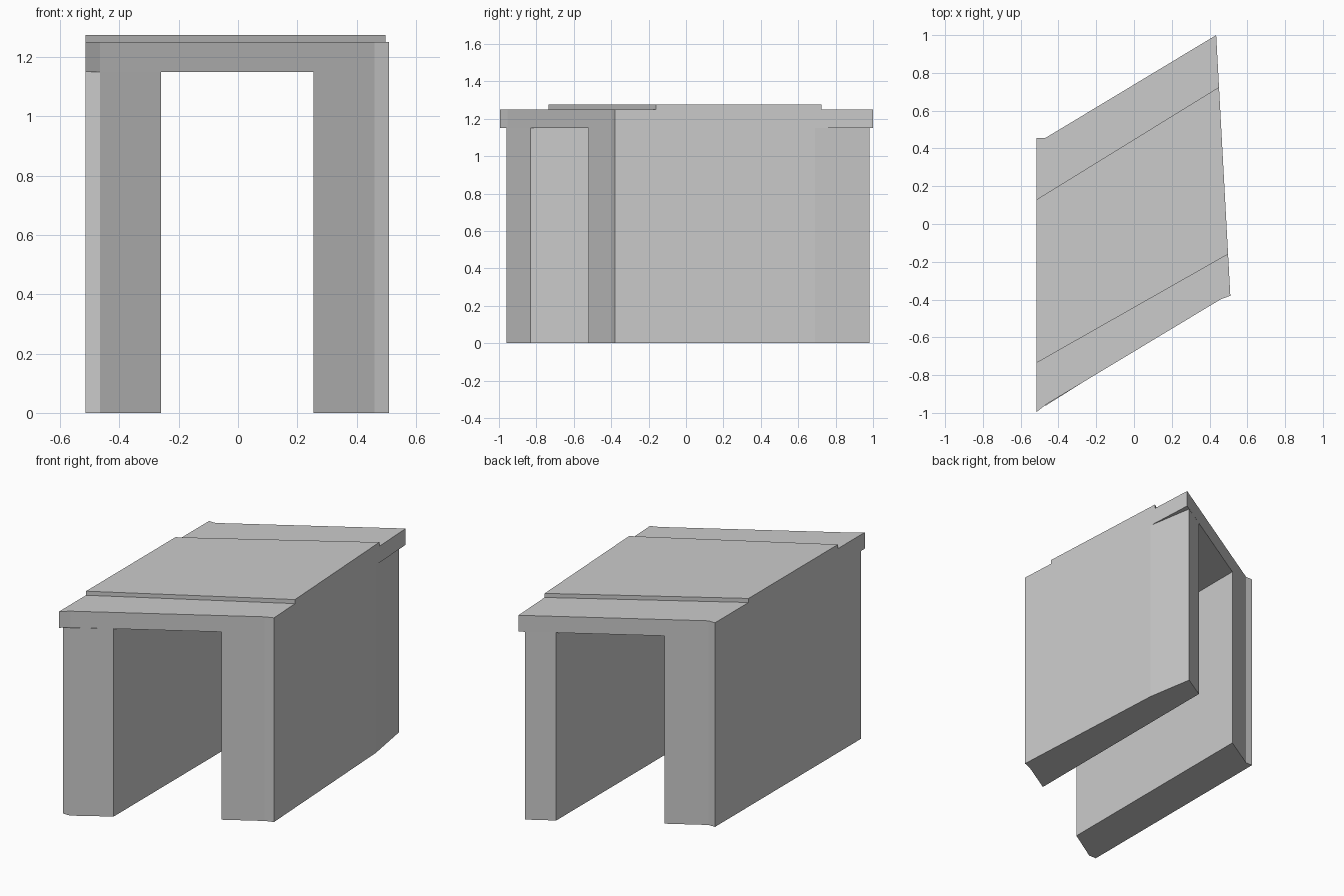
import bpy
import bmesh

if "Cube" in bpy.data.objects:
    bpy.data.objects.remove(bpy.data.objects["Cube"])


def prism(name, outline, z0, z1):
    """Extrude a flat plan outline (counter-clockwise) from z0 up to z1."""
    bm = bmesh.new()
    base = bm.faces.new([bm.verts.new((x, y, z0)) for x, y in outline])
    top = bmesh.ops.extrude_face_region(bm, geom=[base], use_keep_orig=True)
    verts = [g for g in top["geom"] if isinstance(g, bmesh.types.BMVert)]
    bmesh.ops.translate(bm, verts=verts, vec=(0, 0, z1 - z0))
    bmesh.ops.recalc_face_normals(bm, faces=bm.faces)
    mesh = bpy.data.meshes.new(name)
    bm.to_mesh(mesh)
    bm.free()
    obj = bpy.data.objects.new(name, mesh)
    bpy.context.collection.objects.link(obj)
    return obj


def front(x):
    """Skewed front line."""
    return -0.955 + 0.602 * (x + 0.465)


def back(x):
    """Skewed back line."""
    return 0.455 + 0.602 * (x + 0.47)


def right(y):
    """Slightly leaning right-hand edge."""
    return 0.51 - 0.0543 * (y + 0.38)


LEFT, IN_L, IN_R = -0.515, -0.26, 0.255
WALL_TOP, DECK_TOP, ROAD_TOP = 1.15, 1.25, 1.275

# Side walls, the outer corners clipped
prism("left_wall", [(LEFT, -0.96), (-0.465, -0.96), (IN_L, front(IN_L)),
                    (IN_L, back(IN_L)), (-0.47, 0.455), (LEFT, 0.455)], 0, WALL_TOP)
prism("right_wall", [(IN_R, front(IN_R)), (0.46, front(0.46)), (0.51, -0.38),
                     (right(0.69), 0.69), (0.403, 0.98), (IN_R, back(IN_R))], 0, WALL_TOP)

# Deck slab spanning both walls, overhanging two opposite corners
prism("deck_slab", [(LEFT, -0.995), (-0.465, -0.955), (0.46, front(0.46)), (0.51, -0.38),
                    (right(1.0), 1.0), (-0.47, 0.455), (LEFT, 0.455)], WALL_TOP, DECK_TOP)

# Raised strip across the deck
prism("raised_roadway", [(LEFT, -0.735), (right(-0.16), -0.16),
                         (right(0.725), 0.725), (LEFT, 0.13)], DECK_TOP, ROAD_TOP)
